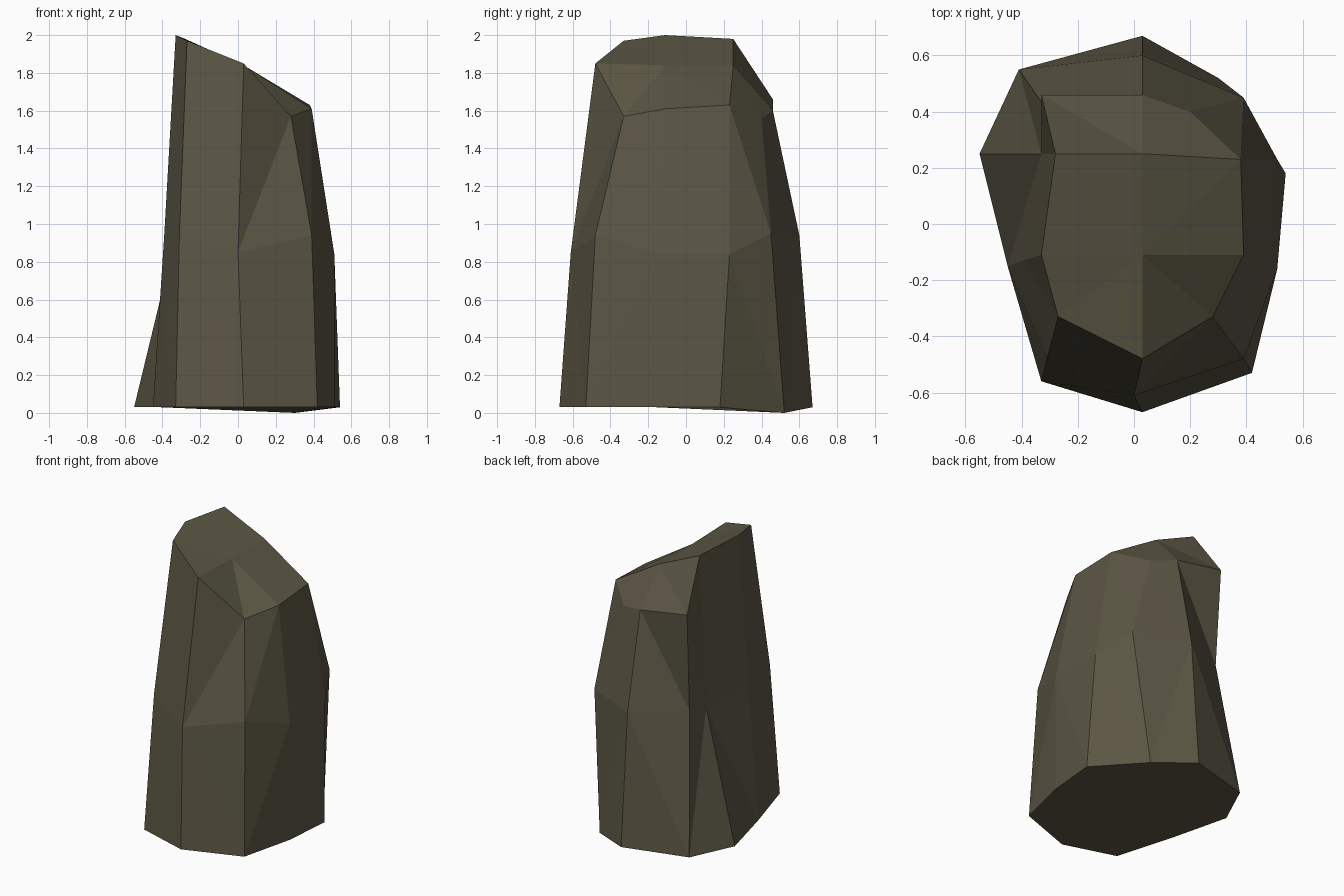
import bpy
import bmesh

# Remove only the default cube
default_cube = bpy.data.objects.get("Cube")
if default_cube:
    bpy.data.objects.remove(default_cube, do_unlink=True)


def flat_material(name, colour):
    material = bpy.data.materials.new(name)
    material.use_nodes = True
    material.diffuse_color = colour
    shader = material.node_tree.nodes["Principled BSDF"]
    shader.inputs["Base Color"].default_value = colour
    shader.inputs["Roughness"].default_value = 0.9
    return material


# Three uneven rings, each running counter-clockwise from the front corner
foot_ring = [(.03, -.67, .03), (.42, -.53, .03), (.51, -.16, .03), (.54, .18, .03),
             (.3, .52, 0), (.03, .67, .03), (-.41, .55, .03), (-.55, .25, .03),
             (-.45, -.15, .03), (-.33, -.56, .03)]
waist_ring = [(0, -.61, .85), (.39, -.48, .94), (.51, -.16, .84), (.51, .23, .84),
              (.39, .45, .95), (.03, .6, .94), (-.32, .42, .98), (-.33, .25, .94),
              (-.39, -.13, .95), (-.31, -.48, .95)]
crown_ring = [(.03, -.48, 1.85), (.28, -.33, 1.57), (.39, -.11, 1.61), (.38, .23, 1.63),
              (.2, .4, 1.56), (.03, .46, 1.6), (-.33, .46, 1.66), (-.28, .25, 1.98),
              (-.33, -.11, 2), (-.27, -.33, 1.97)]


def bridge(bm, lower, upper):
    """Join two rings of equal length with a band of faces."""
    count = len(lower)
    for i in range(count):
        j = (i + 1) % count
        bm.faces.new((lower[i], lower[j], upper[j], upper[i]))


bm = bmesh.new()
foot, waist, crown = [[bm.verts.new(point) for point in ring]
                      for ring in (foot_ring, waist_ring, crown_ring)]

# Sides and underside of the boulder
bridge(bm, foot, waist)
bridge(bm, waist, crown)
bm.faces.new(list(reversed(foot)))

# Sloping top: a large front facet fan and a steep bevel behind the ridge
front, front_right, right, right_back, back_right, back, back_left, left, left_front, front_left = crown
summit = bm.verts.new((.03, -.11, 1.84))
ridge = bm.verts.new((.03, .25, 1.84))
for facet in ((front, front_right, right, summit),
              (summit, right, right_back, ridge),
              (left_front, summit, ridge, left),
              (front_left, front, summit, left_front),
              (ridge, right_back, back_right, back),
              (left, ridge, back, back_left)):
    bm.faces.new(facet)

# Split bent quads into crisp flat facets
side_faces = [face for face in bm.faces if len(face.verts) == 4]
bmesh.ops.triangulate(bm, faces=side_faces, quad_method='SHORT_EDGE')
bmesh.ops.recalc_face_normals(bm, faces=bm.faces)

mesh = bpy.data.meshes.new("boulder")
bm.to_mesh(mesh)
bm.free()

# One earthy stone colour with flat shading
mesh.materials.append(flat_material("olive stone", (.105, .093, .058, 1)))
boulder = bpy.data.objects.new("boulder", mesh)
bpy.context.collection.objects.link(boulder)
